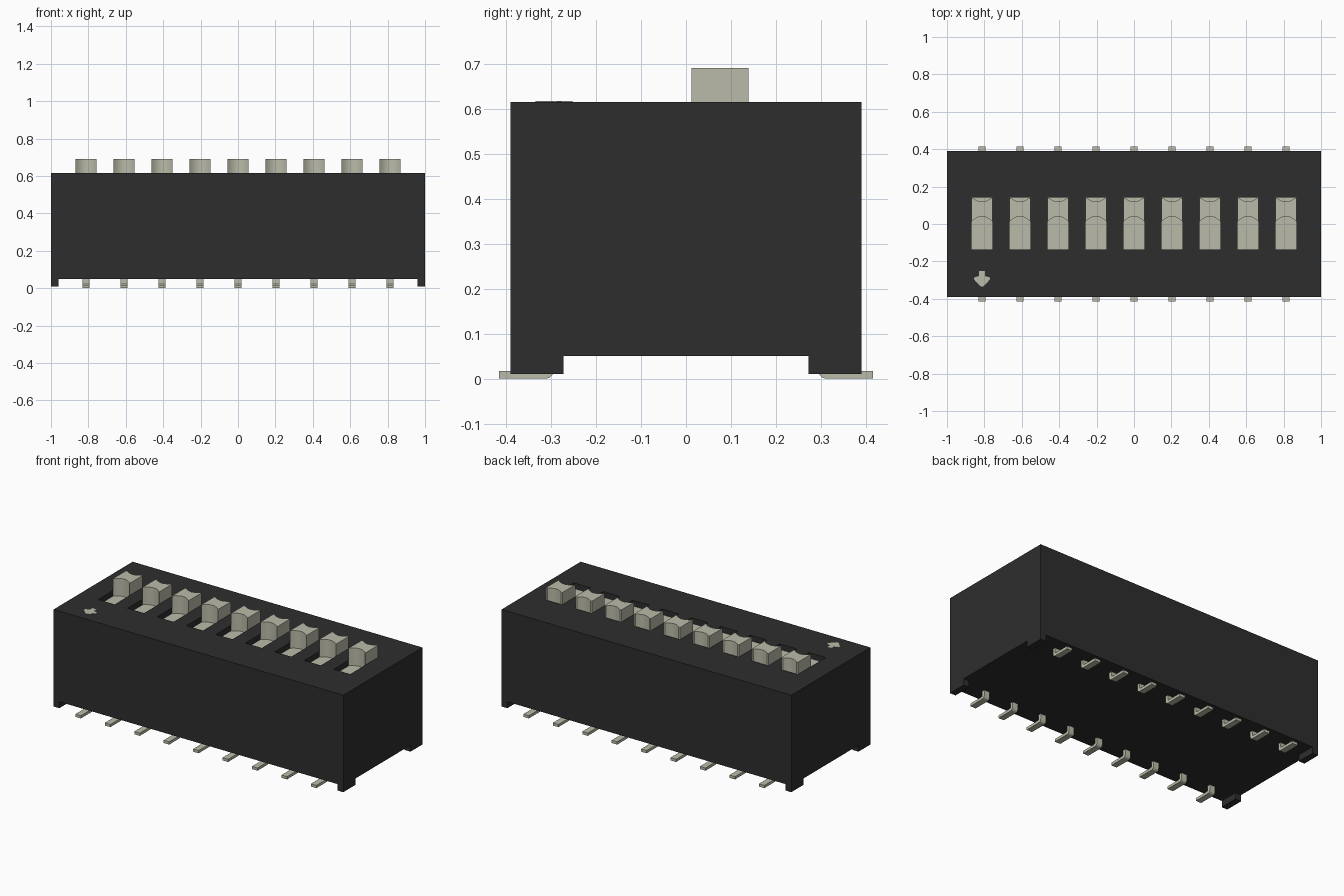
import bpy, bmesh, math
from mathutils import Vector

if "Cube" in bpy.data.objects:
    bpy.data.objects.remove(bpy.data.objects["Cube"])


def material(name, rgb):
    m = bpy.data.materials.new(name)
    m.use_nodes = True
    m.diffuse_color = (*rgb, 1)
    m.node_tree.nodes["Principled BSDF"].inputs["Base Color"].default_value = (*rgb, 1)
    return m


BLACK = material("black plastic", (0.027, 0.027, 0.027))
CREAM = material("pale grey", (0.50, 0.50, 0.40))


def finish(name, bm, mat):
    bmesh.ops.recalc_face_normals(bm, faces=bm.faces[:])
    me = bpy.data.meshes.new(name)
    bm.to_mesh(me)
    bm.free()
    me.materials.append(mat)
    ob = bpy.data.objects.new(name, me)
    bpy.context.collection.objects.link(ob)
    return ob


def add_prism(bm, points, depth):
    """Extrude a closed outline of 3D points along the depth vector."""
    face = bm.faces.new([bm.verts.new(p) for p in points])
    new = bmesh.ops.extrude_face_region(bm, geom=[face])["geom"]
    verts = [v for v in new if isinstance(v, bmesh.types.BMVert)]
    bmesh.ops.translate(bm, verts=verts, vec=Vector(depth))


def add_box(bm, x0, x1, y0, y1, z0, z1):
    add_prism(bm, [(x0, y0, z0), (x1, y0, z0), (x1, y1, z0), (x0, y1, z0)], (0, 0, z1 - z0))


def select_only(ob):
    bpy.ops.object.select_all(action="DESELECT")
    ob.select_set(True)
    bpy.context.view_layer.objects.active = ob


TOP, FLOOR = 0.615, 0.58
SLOT_W, SLOT_Y0, SLOT_Y1 = 0.057, -0.136, 0.141
CENTRES = [(i - 4) * 0.2032 for i in range(9)]

# Housing block with slots cut into the top
bm = bmesh.new()
add_box(bm, -1, 1, -0.39, 0.39, 0.05, TOP)
housing = finish("housing", bm, BLACK)

bm = bmesh.new()
for x in CENTRES:
    add_box(bm, x - SLOT_W, x + SLOT_W, SLOT_Y0, SLOT_Y1, FLOOR - 0.005, TOP + 0.1)
cutter = finish("slot_cutter", bm, BLACK)
cutter.hide_render = True
cut = housing.modifiers.new("slots", "BOOLEAN")
cut.operation = "DIFFERENCE"
cut.solver = "EXACT"
cut.object = cutter
select_only(housing)
bpy.ops.object.modifier_apply(modifier=cut.name)
bpy.data.objects.remove(cutter)

# Corner feet
bm = bmesh.new()
for sx in (-1, 1):
    for sy in (-1, 1):
        xs = sorted((sx * 0.96, sx))
        ys = sorted((sy * 0.272, sy * 0.39))
        add_box(bm, *xs, *ys, 0.01, 0.05)
finish("corner_feet", bm, BLACK)

# Pale slot floors
bm = bmesh.new()
for x in CENTRES:
    add_box(bm, x - SLOT_W, x + SLOT_W, SLOT_Y0, SLOT_Y1, FLOOR - 0.005, FLOOR)
finish("slot_floors", bm, CREAM)


def arc(x, half, y, bulge, n=10):
    """Shallow arc from left to right, bulging by the given amount at its middle."""
    return [(x + half * t, y + bulge * (1 - t * t), FLOOR)
            for t in (-1 + 2 * i / n for i in range(n + 1))]


# Slider knobs with hollowed front and back faces
bm = bmesh.new()
for x in CENTRES:
    outline = arc(x, SLOT_W, 0.012, 0.028)
    outline.append((x + SLOT_W, 0.139, FLOOR))
    outline += reversed(arc(x, 0.047, 0.139, -0.02))
    outline.append((x - SLOT_W, 0.139, FLOOR))
    add_prism(bm, outline, (0, 0, 0.69 - FLOOR))
sliders = finish("slider_knobs", bm, CREAM)
select_only(sliders)
bpy.ops.object.shade_smooth_by_angle(angle=math.radians(20))

# Bent solder pins along both long sides
PIN = [(0.415, 0), (0.415, 0.017), (0.318, 0.017), (0.313, 0.022), (0.313, 0.06),
       (0.294, 0.06), (0.294, 0.016), (0.297, 0.008), (0.303, 0.002), (0.311, 0)]
bm = bmesh.new()
for x in CENTRES:
    for side in (-1, 1):
        add_prism(bm, [(x - 0.019, side * y, z) for y, z in PIN], (0.038, 0, 0))
finish("solder_pins", bm, CREAM)

# Arrow mark beside the first slot
HALF = [(0.015, -0.252), (0.015, -0.278), (0.042, -0.286), (0.042, -0.297), (0.008, -0.334)]
outline = HALF + [(-x, y) for x, y in reversed(HALF)]
bm = bmesh.new()
add_prism(bm, [(CENTRES[0] + x, y, TOP - 0.002) for x, y in outline], (0, 0, 0.004))
finish("first_position_mark", bm, CREAM)
